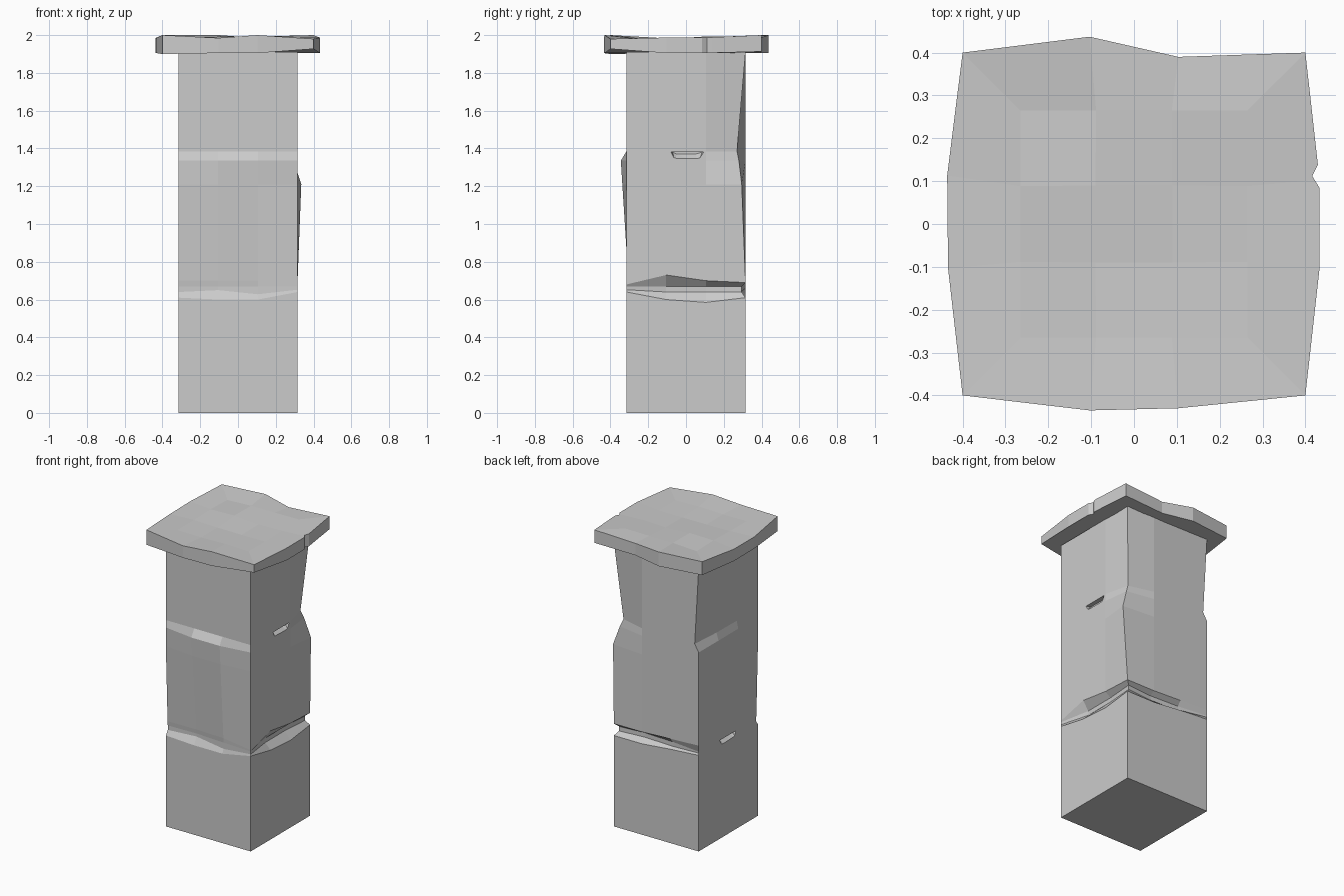
import bpy, bmesh, random
from mathutils import Vector

if "Cube" in bpy.data.objects:
    bpy.data.objects.remove(bpy.data.objects["Cube"])

random.seed(4)
# Ring order: front-left corner, then counterclockwise, three segments per side
# 0-3 front, 3-6 right, 6-9 back, 9-0 left


def outline(h):
    t = h / 3
    u = [(-h, -h), (-t, -h), (t, -h)]
    pts = []
    for _ in range(4):
        pts += u
        u = [(-y, x) for x, y in u]
    return pts


def ring(bm, h, z, push=None, dz=None):
    push, dz = push or {}, dz or {}
    return [bm.verts.new((x + push.get(i, (0, 0))[0], y + push.get(i, (0, 0))[1], z + dz.get(i, 0)))
            for i, (x, y) in enumerate(outline(h))]


def bridge(bm, a, b):
    n = len(a)
    for i in range(n):
        j = (i + 1) % n
        bm.faces.new((a[i], a[j], b[j], b[i]))


def finish(bm, name):
    bmesh.ops.recalc_face_normals(bm, faces=bm.faces)
    me = bpy.data.meshes.new(name)
    bm.to_mesh(me)
    bm.free()
    ob = bpy.data.objects.new(name, me)
    bpy.context.collection.objects.link(ob)
    return ob


def chip(target, name, pts):
    """Cut a small convex chip out of a stone."""
    bm = bmesh.new()
    for p in pts:
        bm.verts.new(p)
    bmesh.ops.convex_hull(bm, input=bm.verts)
    cutter = finish(bm, name)
    cutter.hide_render = True
    cutter.hide_viewport = True
    cutter.display_type = 'WIRE'
    m = target.modifiers.new(name, 'BOOLEAN')
    m.object = cutter
    m.operation = 'DIFFERENCE'
    m.solver = 'EXACT'


# Column: worn square shaft with a groove and an upper ledge
H = 0.315
bm = bmesh.new()
groove = {0: (0, .02), 1: (0, .025), 2: (0, .012), 4: (-.04, 0), 5: (-.04, 0),
          6: (-.025, -.02), 7: (0, -.035), 8: (0, -.025)}
front_in = {0: (0, .018), 1: (0, .02), 2: (0, .01)}
rings = [
    ring(bm, H, 0),
    ring(bm, H, .61, None, {1: -.01, 2: -.01, 3: .03, 4: -.01, 5: -.025, 8: .02, 9: .035, 10: .01, 11: .01}),
    ring(bm, H, .64, groove, {1: .01, 2: -.012, 3: .012, 9: .02}),
    ring(bm, H, .67, groove),
    ring(bm, H, .70, front_in, {3: -.02, 4: .03, 6: -.01, 7: -.01, 9: .01}),
    ring(bm, H, 1.21, {1: (0, -.022), 2: (0, -.022), 6: (.02, -.02)}),
    ring(bm, H, 1.335, {1: (0, -.03), 2: (0, -.03), 6: (-.02, -.035)}),
    ring(bm, H, 1.385, {6: (-.04, -.045), 9: (.03, 0), 10: (.015, 0), 11: (.012, 0)}),
    ring(bm, H, 1.91),
]
for a, b in zip(rings, rings[1:]):
    bridge(bm, a, b)
bm.faces.new(rings[0])
bm.faces.new(rings[-1])
column = finish(bm, "column")

# Small chips in the right and left faces of the column
for s, z, name in ((1, 1.34, "right_chip_cutter"), (-1, .62, "left_chip_cutter")):
    x0, x1 = s * .34, s * .285
    chip(column, name, [(x0, -.085, z + .04), (x0, .1, z + .04), (x0, .065, z - .015), (x0, -.06, z - .01),
                        (x1, -.07, z + .04), (x1, .085, z + .04), (x1, .05, z + .03), (x1, -.05, z + .03)])

# Cap slab: bulging outline with an uneven top
bm = bmesh.new()
C = 0.4
bulge = {1: (.03, -.035), 2: (-.03, -.03), 4: (.033, .03), 5: (.033, -.03),
         7: (-.03, -.01), 8: (.03, .037), 10: (-.036, -.02), 11: (-.034, .03)}
low = ring(bm, C, 1.905, bulge, {0: -.005, 3: .022, 4: .0, 6: .008, 9: .005})
top = ring(bm, C, 1.995, bulge, {0: .005, 1: -.01, 2: .005, 3: -.015, 4: -.008, 5: -.008,
                                 6: .005, 7: -.01, 8: .005, 9: .005, 10: -.01, 11: -.012})
inner = ring(bm, .265, 1.985, None, {i: random.uniform(-.006, .01) for i in range(12)})
bridge(bm, low, top)
bridge(bm, top, inner)
bm.faces.new(low)
c = [bm.verts.new((x, y, 1.985 + random.uniform(-.008, .008)))
     for x, y in ((-.09, -.09), (.09, -.09), (.09, .09), (-.09, .09))]
bm.faces.new(c)
for k in range(4):
    i, n = 3 * k, inner
    bm.faces.new((n[i], n[i + 1], c[k], n[i - 1]))
    bm.faces.new((n[i + 1], n[i + 2], c[(k + 1) % 4], c[k]))
cap = finish(bm, "cap")

# Notch in the right edge of the cap
chip(cap, "cap_notch_cutter", [(x, y, z) for z in (1.85, 2.05)
                               for x, y in ((.416, .112), (.46, .04), (.46, .2))])
